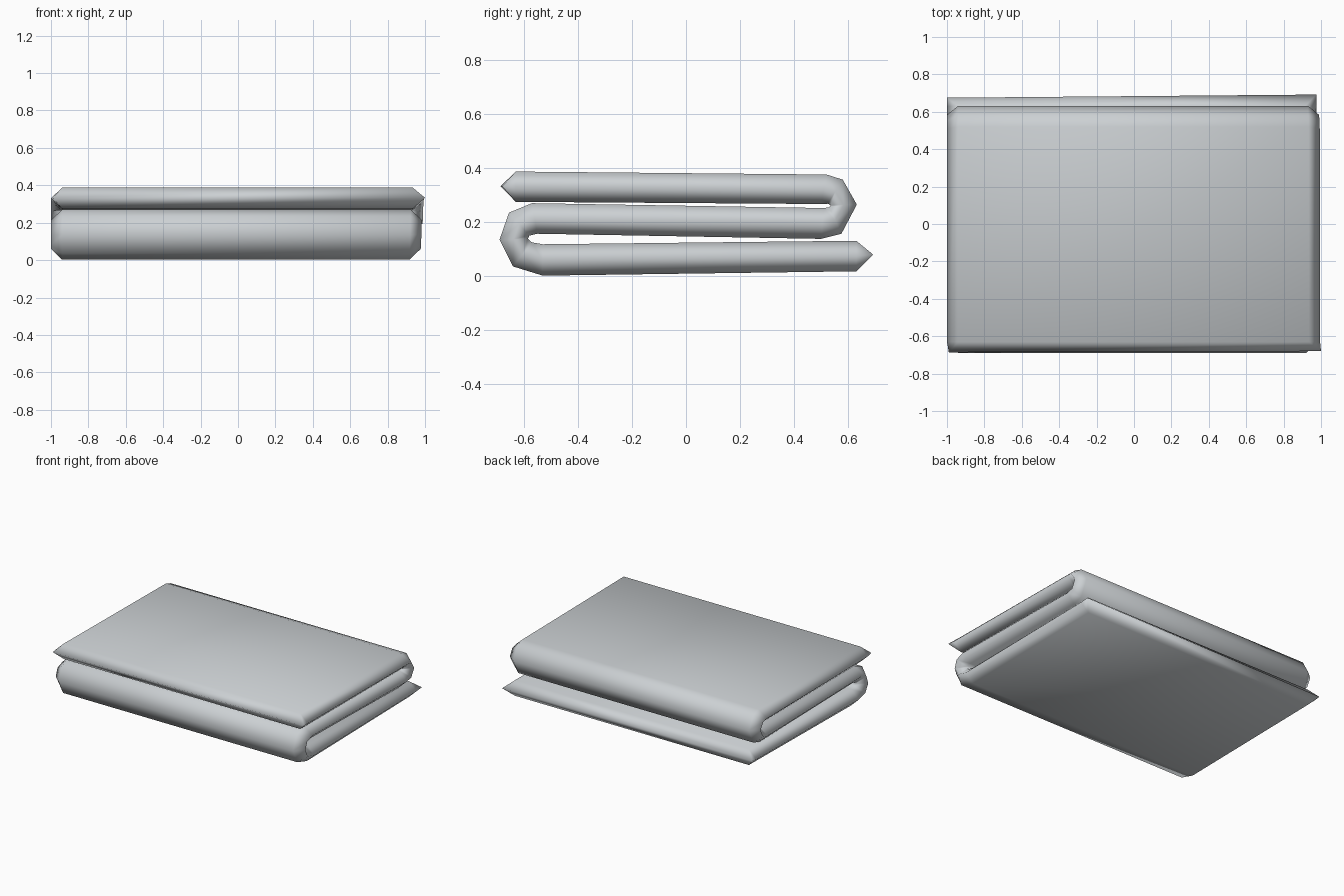
import bpy, bmesh

if "Cube" in bpy.data.objects:
    bpy.data.objects.remove(bpy.data.objects["Cube"])

# Cross-section of the zigzag fold: (y, z) on one skin, (y, z) on the other skin
STATIONS = [
    ((0.63, 0.018), (0.63, 0.131)),
    ((-0.53, 0.002), (-0.53, 0.118)),
    ((-0.64, 0.036), (-0.57, 0.125)),    # front fold
    ((-0.69, 0.135), (-0.585, 0.138)),
    ((-0.655, 0.235), (-0.58, 0.150)),
    ((-0.57, 0.270), (-0.55, 0.157)),
    ((0.51, 0.252), (0.50, 0.138)),
    ((0.53, 0.255), (0.575, 0.157)),     # back fold
    ((0.535, 0.262), (0.632, 0.265)),
    ((0.525, 0.268), (0.58, 0.357)),
    ((0.50, 0.267), (0.52, 0.376)),
    ((-0.63, 0.275), (-0.63, 0.387)),
]
EDGE = 0.06  # width of the tapered hem

bm = bmesh.new()
rings = []
n = len(STATIONS) - 1
for i, (a, b) in enumerate(STATIONS):
    right = 0.975 + 0.02 * i / n
    left = -1.0
    mid = ((a[0] + b[0]) / 2, (a[1] + b[1]) / 2)
    pts = [(left + EDGE, *a), (right - EDGE, *a), (right, *mid),
           (right - EDGE, *b), (left + EDGE, *b), (left, *mid)]
    rings.append([bm.verts.new(p) for p in pts])

# Padded skin between neighbouring sections
for r, s in zip(rings, rings[1:]):
    for k in range(6):
        m = (k + 1) % 6
        bm.faces.new((r[k], r[m], s[m], s[k]))


# Pointed hems at the two free ends
def hem(ring, left, right):
    l, r = bm.verts.new(left), bm.verts.new(right)
    al, ar, rt, br, bl, lt = ring
    for f in ((al, ar, r, l), (br, bl, l, r), (ar, rt, r), (rt, br, r),
              (bl, lt, l), (lt, al, l)):
        bm.faces.new(f)


hem(rings[0], (-1.0, 0.675, 0.08), (0.975, 0.692, 0.08))
hem(rings[-1], (-0.99, -0.686, 0.333), (1.0, -0.68, 0.333))
bmesh.ops.recalc_face_normals(bm, faces=bm.faces)
for f in bm.faces:
    f.smooth = True

mesh = bpy.data.meshes.new("folded_towel")
bm.to_mesh(mesh)
bm.free()
towel = bpy.data.objects.new("folded_towel", mesh)
bpy.context.collection.objects.link(towel)

mat = bpy.data.materials.new("pale grey cloth")
mat.diffuse_color = (0.60, 0.63, 0.65, 1)
mat.use_nodes = True
mat.node_tree.nodes["Principled BSDF"].inputs["Base Color"].default_value = mat.diffuse_color
mesh.materials.append(mat)
